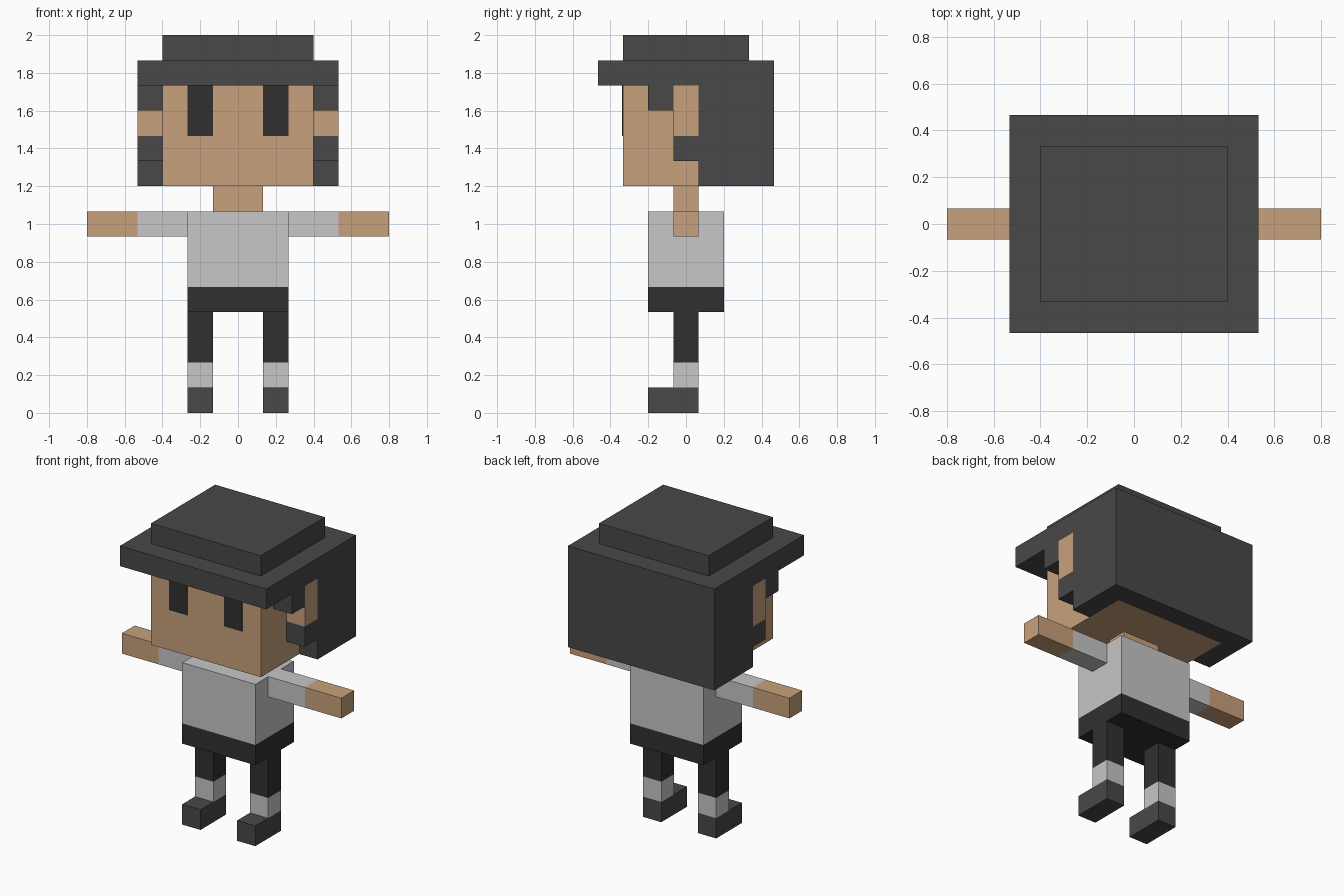
import bpy
import bmesh
from mathutils import Vector

if "Cube" in bpy.data.objects:
    bpy.data.objects.remove(bpy.data.objects["Cube"], do_unlink=True)

U = 2 / 15  # one block


def material(name, rgb):
    lin = [((c / 255 + 0.055) / 1.055) ** 2.4 for c in rgb] + [1.0]
    m = bpy.data.materials.new(name)
    m.use_nodes = True
    m.diffuse_color = lin
    bsdf = next(n for n in m.node_tree.nodes if n.type == 'BSDF_PRINCIPLED')
    bsdf.inputs["Base Color"].default_value = lin
    bsdf.inputs["Roughness"].default_value = 0.9
    return m


SKIN = material("tan skin", (200, 161, 124))
HAIR = material("charcoal hair", (72, 72, 72))
CLOTH = material("light grey cloth", (199, 199, 199))
BLACK = material("near black", (48, 48, 48))


def finish(name, bm, mats):
    bmesh.ops.recalc_face_normals(bm, faces=bm.faces)
    mesh = bpy.data.meshes.new(name)
    bm.to_mesh(mesh)
    bm.free()
    for m in mats:
        mesh.materials.append(m)
    obj = bpy.data.objects.new(name, mesh)
    bpy.context.collection.objects.link(obj)
    return obj


def box(name, xs, ys, zs, mats, axis=2, cut=None):
    """Box in block units; beyond the cut along the axis it takes the second material."""
    bm = bmesh.new()
    bmesh.ops.create_cube(bm, size=1)
    spans = [sorted(s) for s in (xs, ys, zs)]
    for v in bm.verts:
        v.co = Vector([((a + b) / 2 + c * (b - a)) * U
                       for c, (a, b) in zip(v.co, spans)])
    if cut is not None:
        normal = Vector((0, 0, 0))
        normal[axis] = 1
        bmesh.ops.bisect_plane(bm, geom=bm.verts[:] + bm.edges[:] + bm.faces[:],
                               plane_co=normal * cut * U, plane_no=normal)
        for f in bm.faces:
            f.material_index = int(abs(f.calc_center_median()[axis]) > abs(cut) * U)
    return finish(name, bm, mats)


def side_profile(name, points, half_width, mat):
    """Outline in (y, z) extruded across x."""
    bm = bmesh.new()
    face = bm.faces.new([bm.verts.new((-half_width * U, y * U, z * U)) for y, z in points])
    new = bmesh.ops.extrude_face_region(bm, geom=[face])["geom"]
    bmesh.ops.translate(bm, vec=(2 * half_width * U, 0, 0),
                        verts=[g for g in new if isinstance(g, bmesh.types.BMVert)])
    return finish(name, bm, [mat])


# Torso: dark shorts below a light shirt, then neck and head
box("torso", (-2, 2), (-1.5, 1.5), (4, 8), [BLACK, CLOTH], 2, 5)
box("neck", (-1, 1), (-0.5, 0.5), (8, 9), [SKIN])
box("head", (-3, 3), (-2.5, 2.5), (9, 13), [SKIN])

# Limbs, eyes and ears, one of each per side
for side, label in ((1, "left"), (-1, "right")):
    box(label + "_shoe", (side, 2 * side), (-1.5, 0.5), (0, 1), [HAIR])
    box(label + "_leg", (side, 2 * side), (-0.5, 0.5), (1, 4), [CLOTH, BLACK], 2, 2)
    box(label + "_arm", (2 * side, 6 * side), (-0.5, 0.5), (7, 8), [CLOTH, SKIN], 0, 4 * side)
    box(label + "_eye", (side, 2 * side), (-2.54, -2.5), (11, 13), [BLACK])
    box(label + "_ear", (3 * side, 4 * side), (-0.5, 0.5), (11, 13), [SKIN])

# Hair with brim: side outline with locks and ear gap, hollowed for the head
hair = side_profile("hair", [
    (0.5, 9), (3.5, 9), (3.5, 14), (-3.5, 14), (-3.5, 13), (-1.5, 13), (-1.5, 12),
    (-0.5, 12), (-0.5, 13), (0.5, 13), (0.5, 11), (-0.5, 11), (-0.5, 10), (0.5, 10)],
    4, HAIR)
cutter = box("head_cutter", (-3, 3), (-5, 2.5), (8, 13), [HAIR])
cutter.hide_render = True
hollow = hair.modifiers.new("hollow", 'BOOLEAN')
hollow.operation = 'DIFFERENCE'
hollow.solver = 'EXACT'
hollow.object = cutter
bpy.context.view_layer.objects.active = hair
bpy.ops.object.modifier_apply(modifier=hollow.name)
bpy.data.objects.remove(cutter, do_unlink=True)

# Raised crown
box("crown", (-3, 3), (-2.5, 2.5), (14, 15), [HAIR])
